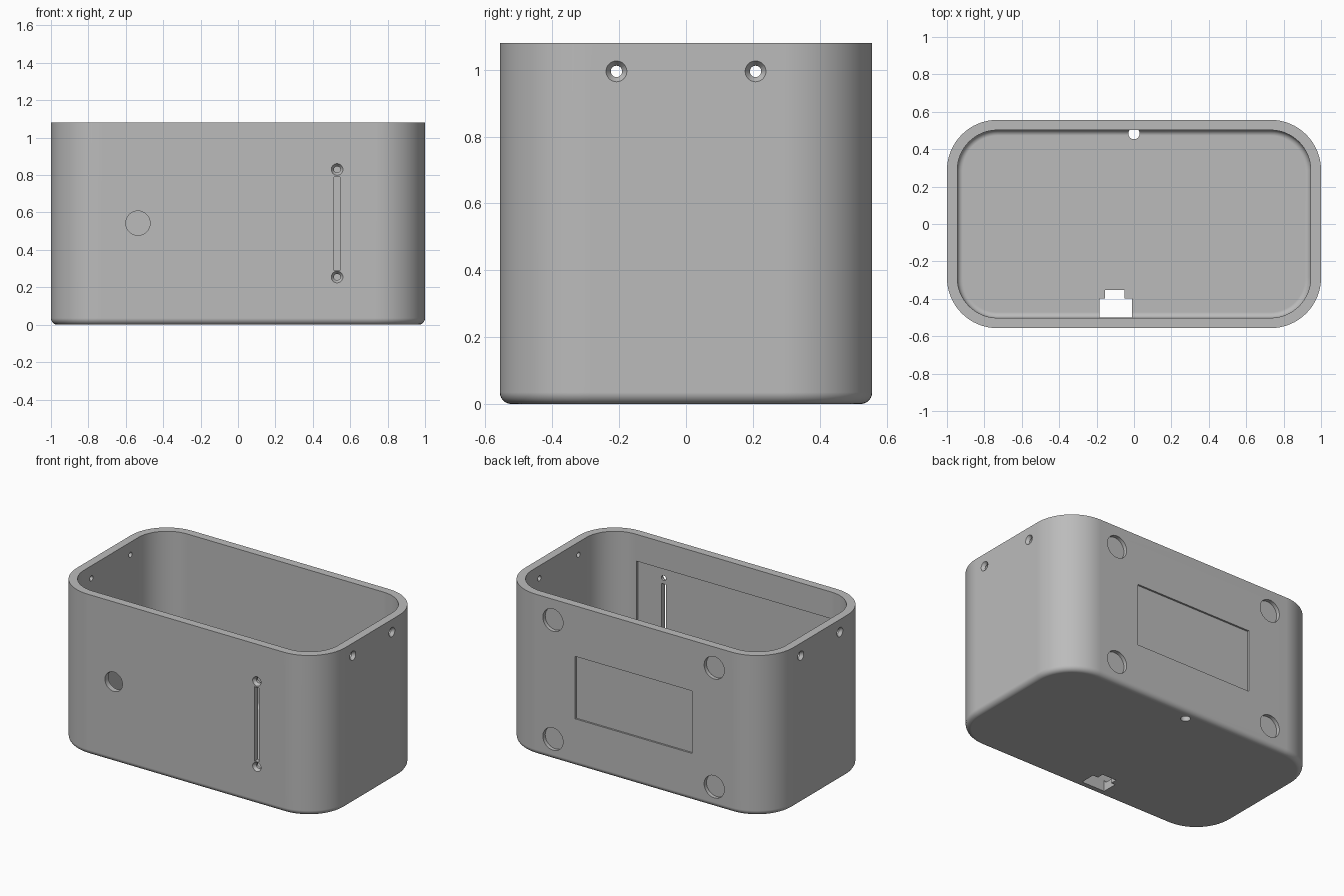
import bpy, bmesh
from math import sin, cos, pi, radians
from mathutils import Matrix, Vector

if "Cube" in bpy.data.objects:
    bpy.data.objects.remove(bpy.data.objects["Cube"], do_unlink=True)

HX, HY, H = 1.0, 0.557, 1.08
CORNER, WALL, FLOOR, FILLET, INNER_FILLET = 0.27, 0.055, 0.055, 0.035, 0.03
SEG, FSEG = 16, 6

grey = bpy.data.materials.new("plain grey")
grey.use_nodes = True
COLOUR = (0.5, 0.5, 0.5, 1)
grey.diffuse_color = COLOUR
grey.node_tree.nodes["Principled BSDF"].inputs["Base Color"].default_value = COLOUR


def finish(bm, name):
    bmesh.ops.recalc_face_normals(bm, faces=bm.faces[:])
    me = bpy.data.meshes.new(name)
    bm.to_mesh(me)
    bm.free()
    me.materials.append(grey)
    ob = bpy.data.objects.new(name, me)
    bpy.context.scene.collection.objects.link(ob)
    return ob


def ring(bm, inset, z):
    """Rounded rectangle loop, offset inwards."""
    r = CORNER - inset
    verts = []
    for q, (sx, sy) in enumerate([(1, 1), (-1, 1), (-1, -1), (1, -1)]):
        for i in range(SEG + 1):
            a = (q + i / SEG) * pi / 2
            verts.append(bm.verts.new((sx * (HX - CORNER) + r * cos(a),
                                       sy * (HY - CORNER) + r * sin(a), z)))
    return verts


# Open tray: loft from the filleted base, over the rim, down to the inner floor
bm = bmesh.new()
angles = [i / FSEG * pi / 2 for i in range(FSEG + 1)]
profile = [(FILLET * (1 - sin(a)), FILLET * (1 - cos(a))) for a in angles]
profile += [(0, H), (WALL, H)]
profile += [(WALL + INNER_FILLET * (1 - cos(a)), FLOOR + INNER_FILLET * (1 - sin(a)))
            for a in angles]
loops = [ring(bm, t, z) for t, z in profile]
for a, b in zip(loops, loops[1:]):
    for i in range(len(a)):
        j = (i + 1) % len(a)
        bm.faces.new((a[i], a[j], b[j], b[i]))
bm.faces.new(loops[0])
bm.faces.new(loops[-1])
body = finish(bm, "enclosure_body")

cutters = []


def box(name, lo, hi):
    lo, hi = Vector(lo), Vector(hi)
    bm = bmesh.new()
    size = hi - lo
    bmesh.ops.create_cube(bm, size=1, matrix=Matrix.Translation((lo + hi) / 2)
                          @ Matrix.Diagonal((*size, 1)))
    cutters.append(finish(bm, name))


def rod(name, start, end, r1, r2=None, sides=32):
    start, end = Vector(start), Vector(end)
    axis = end - start
    bm = bmesh.new()
    m = Matrix.Translation((start + end) / 2) @ axis.to_track_quat('Z', 'Y').to_matrix().to_4x4()
    bmesh.ops.create_cone(bm, cap_ends=True, segments=sides, radius1=r1,
                          radius2=r1 if r2 is None else r2, depth=axis.length, matrix=m)
    cutters.append(finish(bm, name))


def screw_hole(name, point, inward):
    """Through hole with a countersink on the outer surface."""
    p, d = Vector(point), Vector(inward)
    rod(name + "_bore", p - d * 0.05, p + d * 0.1, 0.017)
    rod(name + "_sink", p - d * 0.004, p + d * 0.024, 0.034, 0.014)


# Inner front recess, then the slot, its screw holes and the round opening
box("inner_recess", (-0.72, -HY + 0.037, 0.18), (0.72, -HY + 0.1, 0.9))
box("slot", (0.514, -0.7, 0.29), (0.546, -0.4, 0.79))
for z in (0.255, 0.83):
    screw_hole("front_screw", (0.53, -HY, z), (0, 1, 0))
rod("front_opening", (-0.535, -0.7, 0.543), (-0.535, -0.4, 0.543), 0.065, sides=48)

# Lid screw holes on both ends
for s in (-1, 1):
    for y in (-0.208, 0.208):
        screw_hole("end_screw", (s * HX, y, 0.995), (-s, 0, 0))

# Back: shallow label recess and four round foot recesses
box("label_recess", (-0.435, HY - 0.012, 0.32), (0.435, HY + 0.1, 0.74))
for x in (-0.6, 0.6):
    for z in (0.14, 0.94):
        rod("foot_recess", (x, HY - 0.025, z), (x, HY + 0.1, z), 0.075, sides=48)

# Floor: cable hole at the back, stepped connector opening at the front
rod("cable_hole", (0, 0.483, -0.1), (0, 0.483, 0.1), 0.03)
box("connector_wide", (-0.185, -0.5, -0.1), (-0.012, -0.398, 0.1))
box("connector_narrow", (-0.155, -0.41, -0.1), (-0.05, -0.353, 0.1))

bpy.context.view_layer.objects.active = body
for c in cutters:
    c.hide_render = True
    mod = body.modifiers.new("cut", 'BOOLEAN')
    mod.operation = 'DIFFERENCE'
    mod.solver = 'EXACT'
    mod.object = c
    bpy.ops.object.modifier_apply(modifier=mod.name)
for c in cutters:
    bpy.data.objects.remove(c, do_unlink=True)

bpy.ops.object.select_all(action='DESELECT')
body.select_set(True)
bpy.ops.object.shade_smooth_by_angle(angle=radians(30))
weighted = body.modifiers.new("clean_normals", 'WEIGHTED_NORMAL')
weighted.keep_sharp = True
